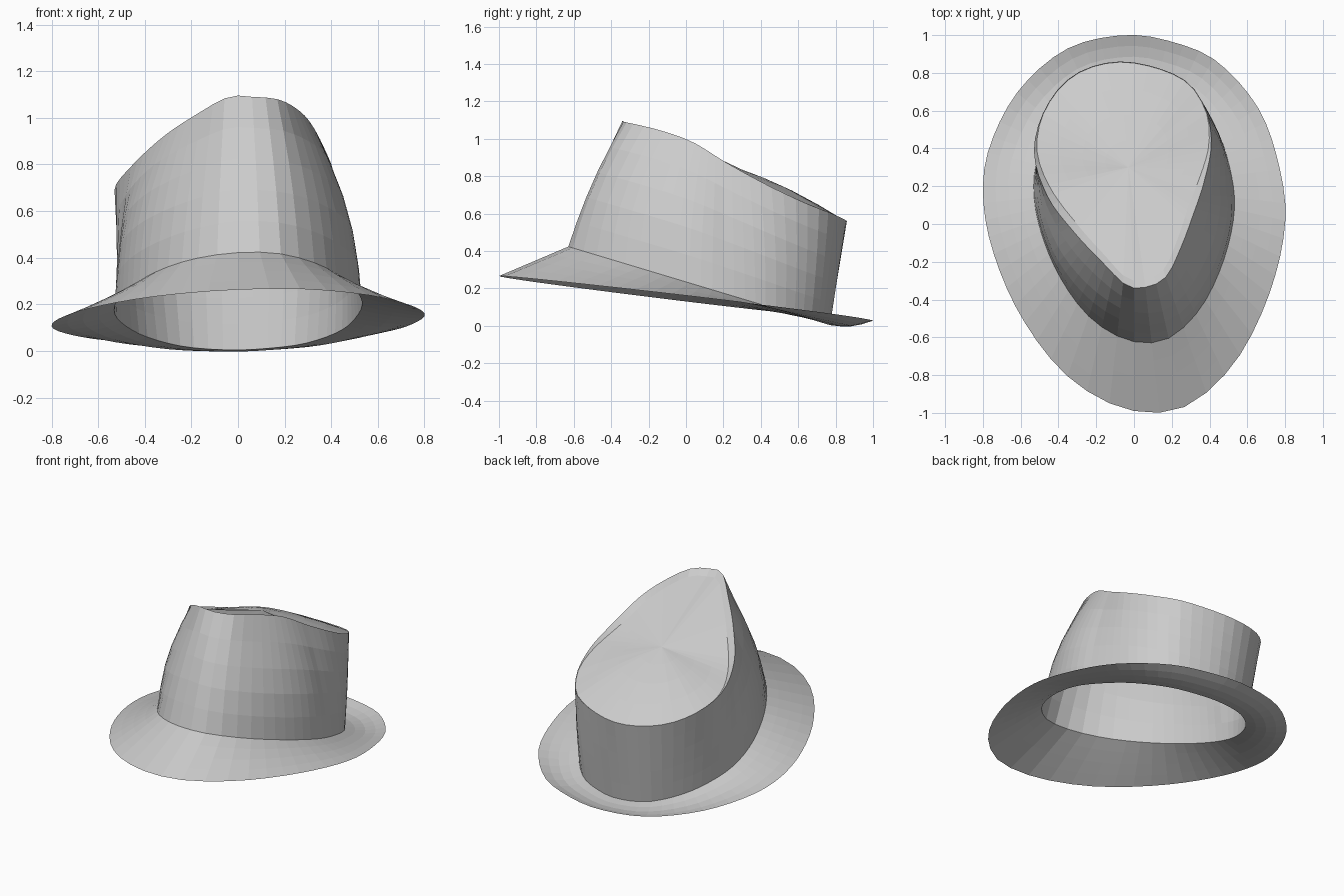
import bpy, math
from mathutils import Vector

if "Cube" in bpy.data.objects:
    bpy.data.objects.remove(bpy.data.objects["Cube"])

N = 56                       # segments around the hat
AXIS = Vector((0, 0.2, 0))   # loops are sampled by angle about this axis


def spline_loop(points, per=24):
    """Closed Catmull-Rom curve through the points."""
    pts = [Vector(p) for p in points]
    out = []
    for i in range(len(pts)):
        a, b, c, d = (pts[(i + k) % len(pts)] for k in (-1, 0, 1, 2))
        for s in range(per):
            t = s / per
            out.append(0.5 * (2 * b + (c - a) * t + (2 * a - 5 * b + 4 * c - d) * t * t
                              + (3 * b - a - 3 * c + d) * t ** 3))
    return out


def resample(points):
    """Take N points of a closed loop at equal angles about the axis."""
    def ang(p):
        return math.atan2(p.y - AXIS.y, p.x - AXIS.x) % math.tau
    pts = sorted(spline_loop(points), key=ang)
    angles = [ang(p) for p in pts]
    angles = [angles[-1] - math.tau] + angles + [angles[0] + math.tau]
    pts = [pts[-1]] + pts + [pts[0]]
    ring, j = [], 0
    for i in range(N):
        a = math.tau * i / N
        while angles[j + 1] < a:
            j += 1
        ring.append(pts[j].lerp(pts[j + 1], (a - angles[j]) / max(angles[j + 1] - angles[j], 1e-6)))
    return ring


def skin(name, rings, cap=None):
    """Bridge rings of points; optionally close the last one to a centre point."""
    verts = [v for r in rings for v in r]
    faces = []
    for k in range(len(rings) - 1):
        for i in range(N):
            j = (i + 1) % N
            faces.append((k * N + i, k * N + j, (k + 1) * N + j, (k + 1) * N + i))
    if cap:
        verts.append(Vector(cap))
        last = (len(rings) - 1) * N
        faces += [(last + i, last + (i + 1) % N, len(verts) - 1) for i in range(N)]
    mesh = bpy.data.meshes.new(name)
    mesh.from_pydata(verts, [], faces)
    obj = bpy.data.objects.new(name, mesh)
    bpy.context.collection.objects.link(obj)
    return obj


# Slightly skewed oval shared by the brim edge and the crown base
oval = [(.1, -1), (.32, -.94), (.55, -.71), (.72, -.36), (.8, 0), (.77, .3), (.66, .61),
        (.44, .86), (.2, .965), (-.05, 1), (-.35, .93), (-.6, .72), (-.75, .45),
        (-.8, .2), (-.76, -.1), (-.62, -.45), (-.4, -.76), (-.15, -.94)]
edge = resample([(x, y, .146 - .118 * y + .02 * x) for x, y in oval])
base = resample([(x * .664, y * .7 + .07, .235 - .3 * (y * .7 + .07)) for x, y in oval])

# Crown rim: pinched and high at the front, broad and low at the back
rim = resample([(.06, -.335, 1.09), (.17, -.28, 1.08), (.25, -.12, 1.04), (.31, .04, .98),
                (.37, .22, .87), (.41, .43, .755), (.37, .63, .66), (.24, .78, .60),
                (-.05, .86, .56), (-.3, .80, .57), (-.46, .63, .61), (-.53, .39, .69),
                (-.46, .15, .79), (-.32, -.04, .92), (-.17, -.2, 1.02), (-.04, -.325, 1.09)])

# Brim: sheet from the edge up to the crown, sagging a little at the back
brim_rings = []
for t in (0, .25, .5, .75, 1):
    brim_rings.append([a.lerp(b, t) - Vector((0, 0, .018 * math.sin(math.pi * t)
                                              * min(max(a.y + .2, 0), 1)))
                       for a, b in zip(edge, base)])
skin("brim", brim_rings)

# Crown wall: bulges on the right and beside the front pinch
wall_rings = []
for t in (0, .2, .4, .6, .8, 1):
    ring = []
    for i, (a, b) in enumerate(zip(base, rim)):
        c = math.cos(math.tau * i / N)
        s = math.sin(math.tau * i / N)
        amount = .025 * max(c, 0) ** 2 + .09 * max(-s, 0) * abs(c) + .012 * max(-s, 0) ** 4
        ring.append(a.lerp(b, t) + Vector((c, s, 0)) * amount * math.sin(math.pi * t))
    wall_rings.append(ring)
skin("crown_wall", wall_rings)

# Crown top: lip stepping down at the front, then a smooth panel
centre = Vector((-.03, .3, .835))
lip = []
for p in rim:
    w = min(max((.6 - p.y) / .5, .08), 1)
    d = (centre - p)
    d.z = 0
    lip.append(p + d.normalized() * .04 * w - Vector((0, 0, .035 * w)))
top_rings = [rim, lip]
for t in (.25, .5, .75):
    # the back half is slightly domed
    top_rings.append([p.lerp(centre, t) + Vector((0, 0, .02 * math.sin(math.pi * t)
                                                  * min(max(p.y - .2, 0) * 2, 1))) for p in lip])
skin("crown_top", top_rings, centre)
